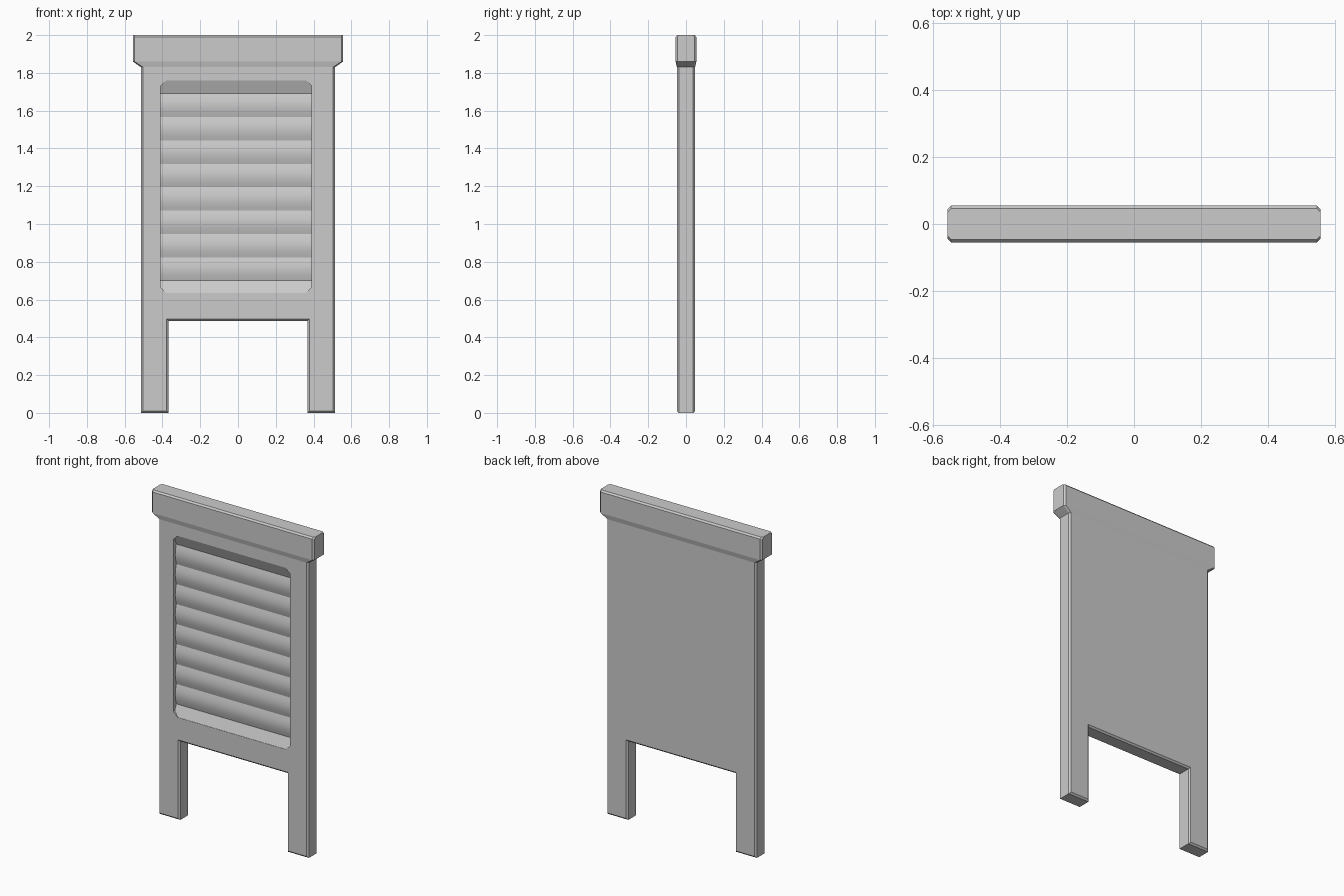
import bpy, bmesh, math

if "Cube" in bpy.data.objects:
    bpy.data.objects.remove(bpy.data.objects["Cube"])


def make_object(name, bm):
    bmesh.ops.recalc_face_normals(bm, faces=bm.faces[:])
    mesh = bpy.data.meshes.new(name)
    bm.to_mesh(mesh)
    bm.free()
    ob = bpy.data.objects.new(name, mesh)
    bpy.context.collection.objects.link(ob)
    return ob


def loft(name, rings):
    """Skin a stack of equal-length point rings and cap both ends."""
    bm = bmesh.new()
    loops = [[bm.verts.new(p) for p in ring] for ring in rings]
    n = len(loops[0])
    for a, b in zip(loops, loops[1:]):
        for i in range(n):
            j = (i + 1) % n
            bm.faces.new((a[i], a[j], b[j], b[i]))
    bm.faces.new(loops[0])
    bm.faces.new(loops[-1])
    return make_object(name, bm)


def chamfered_rect(hx, hy, c):
    return [(-hx + c, -hy), (hx - c, -hy), (hx, -hy + c), (hx, hy - c),
            (hx - c, hy), (-hx + c, hy), (-hx, hy - c), (-hx, -hy + c)]


# Board with two legs: outline inset at the front and back for a chamfered rim
BODY_Y, RIM = 0.048, 0.01


def outline(d):
    half = [(0.513 - d, 1.88), (0.513 - d, d), (0.368 + d, d), (0.368 + d, 0.487 + d)]
    return half + [(-x, z) for x, z in reversed(half)]


board = loft("board", [[(x, y, z) for x, z in outline(d)] for y, d in
                       ((-BODY_Y, RIM), (-BODY_Y + RIM, 0),
                        (BODY_Y - RIM, 0), (BODY_Y, RIM))])

# Recessed window with clipped corners
X0, X1, Z0, Z1 = -0.41, 0.39, 0.635, 1.76
cx, cz = (X0 + X1) / 2, (Z0 + Z1) / 2
window = chamfered_rect((X1 - X0) / 2, (Z1 - Z0) / 2, 0.03)
cutter = loft("window_cutter", [[(x + cx, y, z + cz) for x, z in window]
                                for y in (-0.1, 0.005)])
cutter.hide_render = True
cutter.hide_viewport = True
cut = board.modifiers.new("window", 'BOOLEAN')
cut.object = cutter
cut.solver = 'EXACT'

# Rippled washing panel: sloped ends with shallow rounded ridges between
RIDGES, STEPS, DEEP = 8, 8, -0.018
LOW, HIGH = 0.70, 1.69
profile = [(0.015, Z0), (-BODY_Y + 0.002, Z0)]
for i in range(RIDGES * STEPS + 1):
    t = i / STEPS
    profile.append((DEEP - 0.011 * abs(math.sin(math.pi * t)),
                    LOW + (HIGH - LOW) * t / RIDGES))
profile += [(-BODY_Y + 0.002, Z1), (0.015, Z1)]
panel = loft("rippled_panel", [[(x, y, z) for y, z in profile] for x in (X0, X1)])

# Top rail, flaring out from the board
top_rail = loft("top_rail", [[(x, y, z) for x, y in chamfered_rect(hx, hy, RIM)]
                             for z, hx, hy in ((1.83, 0.513, BODY_Y), (1.86, 0.557, 0.055),
                                               (1.99, 0.557, 0.055), (2.0, 0.557, 0.046))])

# Smooth the ripples only
bpy.ops.object.select_all(action='DESELECT')
panel.select_set(True)
bpy.context.view_layer.objects.active = panel
bpy.ops.object.shade_smooth_by_angle(angle=math.radians(20))
